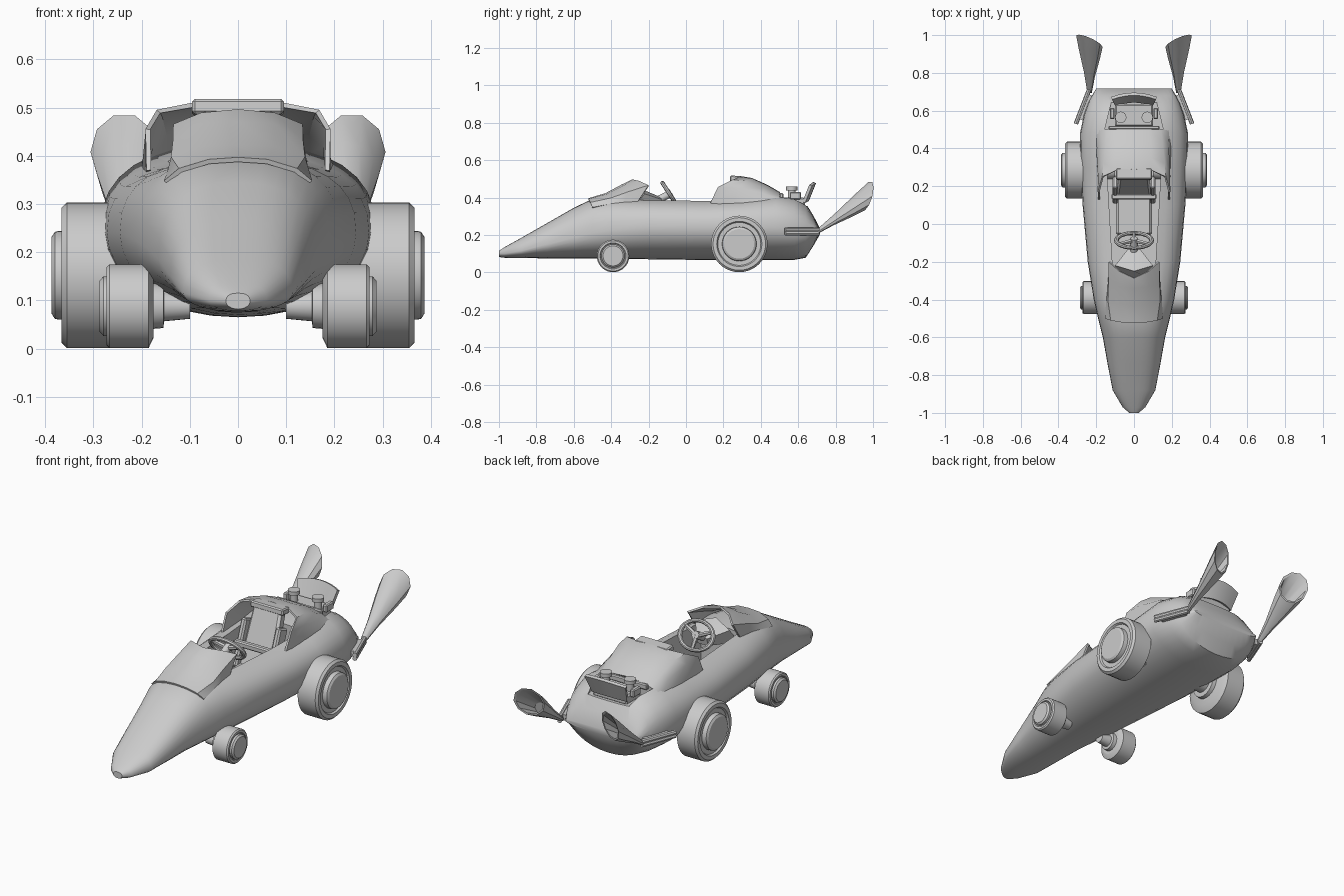
import bpy, bmesh
from math import pi, cos, sin, radians
from mathutils import Matrix, Vector

if "Cube" in bpy.data.objects:
    bpy.data.objects.remove(bpy.data.objects["Cube"], do_unlink=True)

grey = bpy.data.materials.new("plain_grey")
grey.use_nodes = True
grey.diffuse_color = (0.6, 0.6, 0.6, 1)
grey.node_tree.nodes["Principled BSDF"].inputs["Base Color"].default_value = (0.6, 0.6, 0.6, 1)


def activate(ob):
    bpy.ops.object.select_all(action='DESELECT')
    ob.select_set(True)
    bpy.context.view_layer.objects.active = ob


def finish(name, bm, angle=35, solid=0):
    bmesh.ops.recalc_face_normals(bm, faces=bm.faces)
    me = bpy.data.meshes.new(name)
    bm.to_mesh(me)
    bm.free()
    ob = bpy.data.objects.new(name, me)
    bpy.context.collection.objects.link(ob)
    me.materials.append(grey)
    activate(ob)
    if solid:
        mod = ob.modifiers.new("thickness", 'SOLIDIFY')
        mod.thickness, mod.offset = solid, 0
        bpy.ops.object.modifier_apply(modifier=mod.name)
    bpy.ops.object.shade_smooth_by_angle(angle=radians(angle))
    return ob


def loft(name, rings, closed=True, caps=True, angle=35, solid=0):
    """Skin a list of point rings."""
    bm = bmesh.new()
    rows = [[bm.verts.new(p) for p in r] for r in rings]
    n = len(rows[0])
    for a, b in zip(rows, rows[1:]):
        for i in range(n if closed else n - 1):
            j = (i + 1) % n
            bm.faces.new((a[i], a[j], b[j], b[i]))
    if caps and closed:
        bm.faces.new(rows[0])
        bm.faces.new(rows[-1])
    return finish(name, bm, angle, solid)


def box(name, loc, size, rx=0, rz=0, bevel=0, top=1):
    """Box with optional narrowing of its top."""
    bm = bmesh.new()
    bmesh.ops.create_cube(bm, size=1)
    for v in bm.verts:
        if v.co.z > 0:
            v.co.x *= top
        v.co = Vector(a * b for a, b in zip(v.co, size))
    if bevel:
        bmesh.ops.bevel(bm, geom=bm.edges[:], offset=bevel, segments=1, affect='EDGES')
    m = Matrix.Translation(loc) @ Matrix.Rotation(rz, 4, 'Z') @ Matrix.Rotation(rx, 4, 'X')
    bm.transform(m)
    return finish(name, bm)


def cylinder(name, start, end, r1, r2=None, n=16):
    a, b = Vector(start), Vector(end)
    bm = bmesh.new()
    bmesh.ops.create_cone(bm, cap_ends=True, segments=n, radius1=r1,
                          radius2=r1 if r2 is None else r2, depth=(b - a).length)
    bm.transform(Matrix.Translation((a + b) / 2) @ (b - a).to_track_quat('Z', 'Y').to_matrix().to_4x4())
    return finish(name, bm)


def section(y, w, zb, zt, zw, n=32):
    """Rounded body section, squarer above its widest height."""
    pts = []
    for i in range(n):
        a = 2 * pi * i / n
        c, s = cos(a), sin(a)
        e = 0.8 if s > 0 else 1
        x = w * abs(c) ** e * (1 if c > 0 else -1)
        z = zw + ((zt - zw) * s ** e if s > 0 else (zw - zb) * s)
        pts.append((x, y, z))
    return pts


def cut(ob, name, outline, z0, z1):
    """Cut a vertical prism out of a solid."""
    cutter = loft(name, [[(x, y, z) for x, y in outline] for z in (z0, z1)])
    cutter.hide_render = True
    mod = ob.modifiers.new("cut", 'BOOLEAN')
    mod.operation, mod.solver, mod.object = 'DIFFERENCE', 'EXACT', cutter
    activate(ob)
    bpy.ops.object.modifier_apply(modifier=mod.name)
    bpy.data.objects.remove(cutter, do_unlink=True)


# Body: y, half width, bottom, top, widest height
stations = [(-1, .025, .082, .115, .098), (-.97, .06, .078, .135, .1), (-.88, .113, .076, .185, .115),
            (-.74, .14, .075, .265, .15), (-.6, .165, .075, .345, .185), (-.5, .19, .074, .393, .21),
            (-.4, .213, .073, .4, .225), (-.2, .245, .07, .395, .24), (.1, .272, .066, .393, .24),
            (.3, .283, .065, .4, .24), (.48, .286, .065, .425, .24), (.58, .265, .067, .405, .23),
            (.64, .243, .078, .37, .225), (.68, .222, .14, .305, .225), (.717, .2, .205, .235, .222)]
body = loft("body", [section(*s) for s in stations], angle=40)
cut(body, "cockpit_cutter", [(-.11, -.28), (.11, -.28), (.145, .32), (-.145, .32)], .16, .7)
cut(body, "engine_bay_cutter", [(-.155, .5), (.155, .5), (.115, .665), (-.115, .665)], .355, .7)
activate(body)
bpy.ops.object.shade_smooth_by_angle(angle=radians(40))


def mirrored(half):
    """Complete an arch from its left half, given edge to middle."""
    return half + [(-x, y, z) for x, y, z in half[-2::-1]]


# Wraparound cowl in front of the cockpit
loft("windscreen_cowl", [
    mirrored([(.15, -.5, .345), (.12, -.51, .37), (.06, -.52, .388), (0, -.52, .392)]),
    mirrored([(.142, -.4, .365), (.135, -.4, .395), (.075, -.42, .415), (0, -.43, .418)]),
    mirrored([(.135, -.33, .37), (.131, -.31, .428), (.075, -.33, .462), (0, -.34, .466)]),
    mirrored([(.13, -.26, .375), (.13, -.2, .463), (.075, -.25, .485), (0, -.285, .492)])],
    closed=False, solid=.01)
loft("dashboard", [
    [(-.1, -.3, .33), (.1, -.3, .33), (.1, -.22, .42), (0, -.25, .45), (-.1, -.22, .42)],
    [(-.03, -.14, .35), (.03, -.14, .35), (.03, -.13, .39), (0, -.13, .4), (-.03, -.13, .39)]])

# Open-fronted fairing behind the seat
loft("rear_fairing", [
    mirrored([(.185, .13, .37), (.187, .17, .455), (.165, .25, .492), (.09, .285, .506), (0, .29, .51)]),
    mirrored([(.187, .25, .36), (.187, .27, .45), (.16, .32, .485), (.09, .35, .498), (0, .35, .5)]),
    mirrored([(.195, .4, .37), (.18, .41, .42), (.15, .42, .445), (.09, .43, .462), (0, .43, .465)]),
    mirrored([(.2, .49, .375), (.18, .495, .39), (.14, .5, .405), (.08, .5, .42), (0, .5, .425)])],
    closed=False, solid=.01)

# Seat
box("seat_cushion", (0, .05, .2), (.19, .22, .06), bevel=.012)
box("seat_back", (0, .21, .345), (.19, .055, .33), rx=-.36, bevel=.012, top=.85)
box("headrest", (0, .265, .5), (.19, .06, .032), rx=-.1, bevel=.006)
box("seat_bar", (0, .145, .33), (.24, .03, .03), bevel=.006)
for s in (1, -1):
    box("seat_bolster", (s * .1, .18, .32), (.03, .07, .24), rx=-.36, bevel=.008)

# Steering wheel
tilt = Matrix.Translation((0, -.087, .418)) @ Matrix.Rotation(radians(-57), 4, 'X')
rings = []
for i in range(24):
    a = 2 * pi * i / 24
    ring = []
    for j in range(8):
        b = 2 * pi * j / 8
        r = .88 + .12 * cos(b)
        ring.append(tilt @ Vector((.106 * r * cos(a), .082 * r * sin(a), .011 * sin(b))))
    rings.append(ring)
loft("steering_rim", rings + rings[:1], caps=False)
for a in (90, 210, 330):
    tip = Vector((.095 * cos(radians(a)), .073 * sin(radians(a)), 0))
    cylinder("steering_spoke", tilt @ Vector((0, 0, 0)), tilt @ tip, .013, .009, 6)
cylinder("steering_column", tilt @ Vector((0, 0, .012)), (0, -.22, .35), .02)

# Engine details and curved rear deflector
box("engine_block", (0, .575, .375), (.2, .12, .05), bevel=.008)
box("engine_bay_bar", (0, .51, .41), (.27, .02, .03), bevel=.005)
for s in (1, -1):
    cylinder("engine_stack", (s * .07, .565, .39), (s * .07, .565, .44), .02)
    cylinder("engine_cap", (s * .07, .565, .438), (s * .07, .565, .458), .03)
    box("engine_bracket", (s * .115, .585, .41), (.025, .06, .04), bevel=.005)
strip = [i / 4 for i in range(-4, 5)]
loft("rear_deflector", [[(.1 * t, .65 - .02 * t * t, .385 - .01 * t * t) for t in strip],
                        [(.118 * t, .688 - .022 * t * t, .48 - .015 * t * t) for t in strip]],
     closed=False, solid=.016)


def lathe_x(name, y, z, profile, side, n=40):
    """Turn (x, radius) points around a wheel axle."""
    loft(name, [[(side * x, y + r * cos(2 * pi * i / n), z + r * sin(2 * pi * i / n))
                 for i in range(n)] for x, r in profile], angle=30)


# Wheels, hubs and axles, and the flared exhausts, on both sides
for s, label in ((1, "left"), (-1, "right")):
    for end, y, r, x0, x1, hub, out in (("rear", .285, .151, .235, .366, .092, .387),
                                       ("front", -.39, .087, .175, .273, .062, .287)):
        c = .12 * r
        lathe_x(f"{end}_{label}_tyre", y, r + .001,
                [(x0, r * .75), (x0 + c, r), (x1 - c * .6, r), (x1, r * .93), (x1, r * .8),
                 (x1 - c * .5, r * .76), (x1 - c * .5, hub)], s)
        lathe_x(f"{end}_{label}_hub", y, r + .001,
                [(x0, hub), (x1 + .006, hub), (out - .007, hub * .98), (out, hub * .86)], s)
        lathe_x(f"{end}_{label}_axle", y, r + .001,
                [(.1, r * .3), (x0 - .022, r * .36), (x0 - .02, r * .52), (x0 + .01, r * .55)], s, 24)

    for dz in (-.009, .009):
        cylinder(f"{label}_exhaust_pipe", (s * .308, .53, .218 + dz), (s * .238, .71, .218 + dz), .012, n=8)
    box(f"{label}_exhaust_mount", (s * .262, .62, .218), (.03, .14, .03), rz=s * .37)
    root, mouth = Vector((s * .236, .7, .217)), Vector((s * .236, .967, .408))
    u, v = Vector((s * .07, .03, 0)), Vector((0, .02, .08))

    def flare_ring(t, k, n=10):
        c = root.lerp(mouth, t)
        return [c + k * (u * cos(2 * pi * i / n) + v * sin(2 * pi * i / n)) for i in range(n)]

    loft(f"{label}_exhaust_flare", [flare_ring(0, .18), flare_ring(.35, .42), flare_ring(.75, .8),
                                    flare_ring(1, 1), flare_ring(.99, .87), flare_ring(.6, .45)], angle=30)
